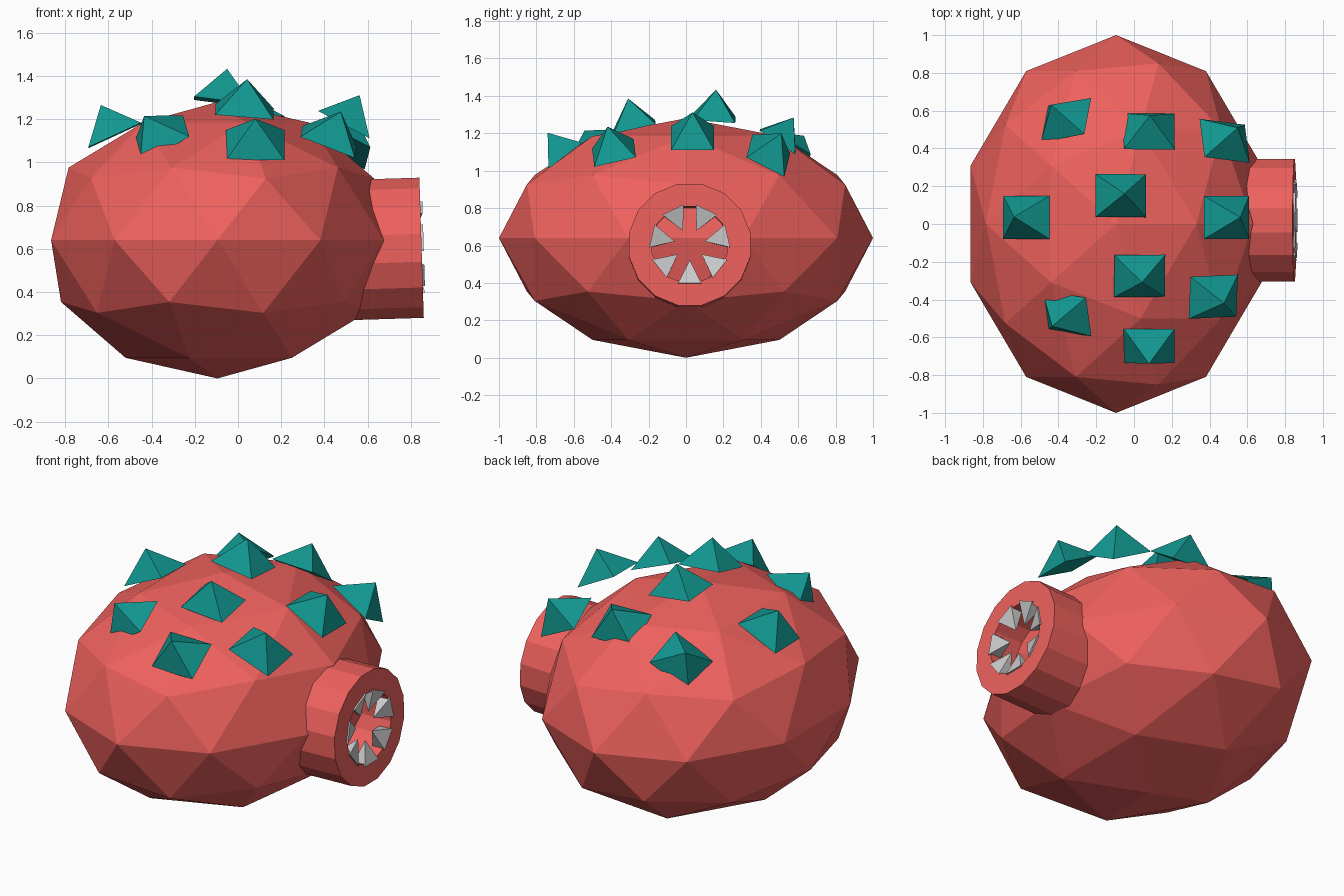
import bpy, bmesh, math
from mathutils import Vector, Matrix

if "Cube" in bpy.data.objects:
    bpy.data.objects.remove(bpy.data.objects["Cube"])


def material(name, rgb):
    m = bpy.data.materials.new(name)
    m.diffuse_color = (*rgb, 1)
    m.use_nodes = True
    m.node_tree.nodes["Principled BSDF"].inputs["Base Color"].default_value = m.diffuse_color
    return m


RED = material("red", (0.86, 0.12, 0.11))
TEAL = material("teal", (0.006, 0.31, 0.28))


def add_object(name, bm, matrix, mat=None):
    bmesh.ops.recalc_face_normals(bm, faces=bm.faces)
    me = bpy.data.meshes.new(name)
    bm.to_mesh(me)
    bm.free()
    ob = bpy.data.objects.new(name, me)
    ob.matrix_world = matrix
    if mat:
        me.materials.append(mat)
    bpy.context.collection.objects.link(ob)
    return ob


def pyramid(name, width, depth, height, matrix, mat=None):
    """Four-sided pyramid, base centred on the origin, tip along +z."""
    bm = bmesh.new()
    base = [bm.verts.new((sx * width / 2, sy * depth / 2, 0))
            for sx, sy in ((-1, -1), (1, -1), (1, 1), (-1, 1))]
    tip = bm.verts.new((0, 0, height))
    bm.faces.new(base)
    for i in range(4):
        bm.faces.new((base[i], base[(i + 1) % 4], tip))
    return add_object(name, bm, matrix, mat)


# Faceted body
bm = bmesh.new()
bmesh.ops.create_icosphere(bm, subdivisions=2, radius=1)
bmesh.ops.scale(bm, vec=(0.81, 1.0, 0.64), verts=bm.verts)
add_object("body", bm, Matrix.Translation((-0.095, 0, 0.64)), RED)

# Mouth tube, slightly tilted up, local x pointing outwards
mouth = Matrix.Translation((0.85, 0.02, 0.605)) @ Matrix.Rotation(math.radians(-1.8), 4, 'Y')
SIDES = 16
profile = [(-0.40, 0.207), (0, 0.207), (0, 0.331), (-0.40, 0.331)]
bm = bmesh.new()
rings = []
for i in range(SIDES):
    a = 2 * math.pi * (i + 0.5) / SIDES
    rings.append([bm.verts.new((x, r * math.cos(a), r * math.sin(a))) for x, r in profile])
for i in range(SIDES):
    p, q = rings[i], rings[(i + 1) % SIDES]
    for j in range(4):
        k = (j + 1) % 4
        bm.faces.new((p[j], p[k], q[k], q[j]))
add_object("mouth_tube", bm, mouth, RED)

# Seven teeth pointing to the middle of the mouth
for i in range(7):
    turn = Matrix.Rotation(2 * math.pi * i / 7, 4, 'X')
    place = mouth @ turn @ Matrix.Translation((-0.03, 0, -0.207))
    pyramid(f"tooth_{i + 1}", 0.08, 0.125, 0.125, place)

# Back spikes: base centre and the direction of the tip
spikes = [
    ((-0.36, 0.55, 1.08), (-0.50, 0.52, 0.68)),
    ((0.08, 0.49, 1.155), (0.03, 0.55, 0.83)),
    ((0.48, 0.44, 1.08), (0.45, 0.45, 0.77)),
    ((-0.07, 0.15, 1.28), (0.13, 0.07, 1.0)),
    ((-0.57, 0.035, 1.125), (-0.42, 0.02, 0.91)),
    ((0.49, 0.035, 1.175), (0.47, 0.0, 0.88)),
    ((0.03, -0.275, 1.235), (0.08, -0.22, 0.97)),
    ((0.42, -0.385, 1.095), (0.36, -0.22, 0.90)),
    ((-0.355, -0.475, 1.10), (-0.50, -0.42, 0.73)),
    ((0.08, -0.645, 1.08), (0.0, -0.61, 0.79)),
]
for i, (centre, direction) in enumerate(spikes):
    tilt = Vector((0, 0, 1)).rotation_difference(Vector(direction)).to_matrix().to_4x4()
    pyramid(f"back_spike_{i + 1}", 0.27, 0.228, 0.155, Matrix.Translation(centre) @ tilt, TEAL)
